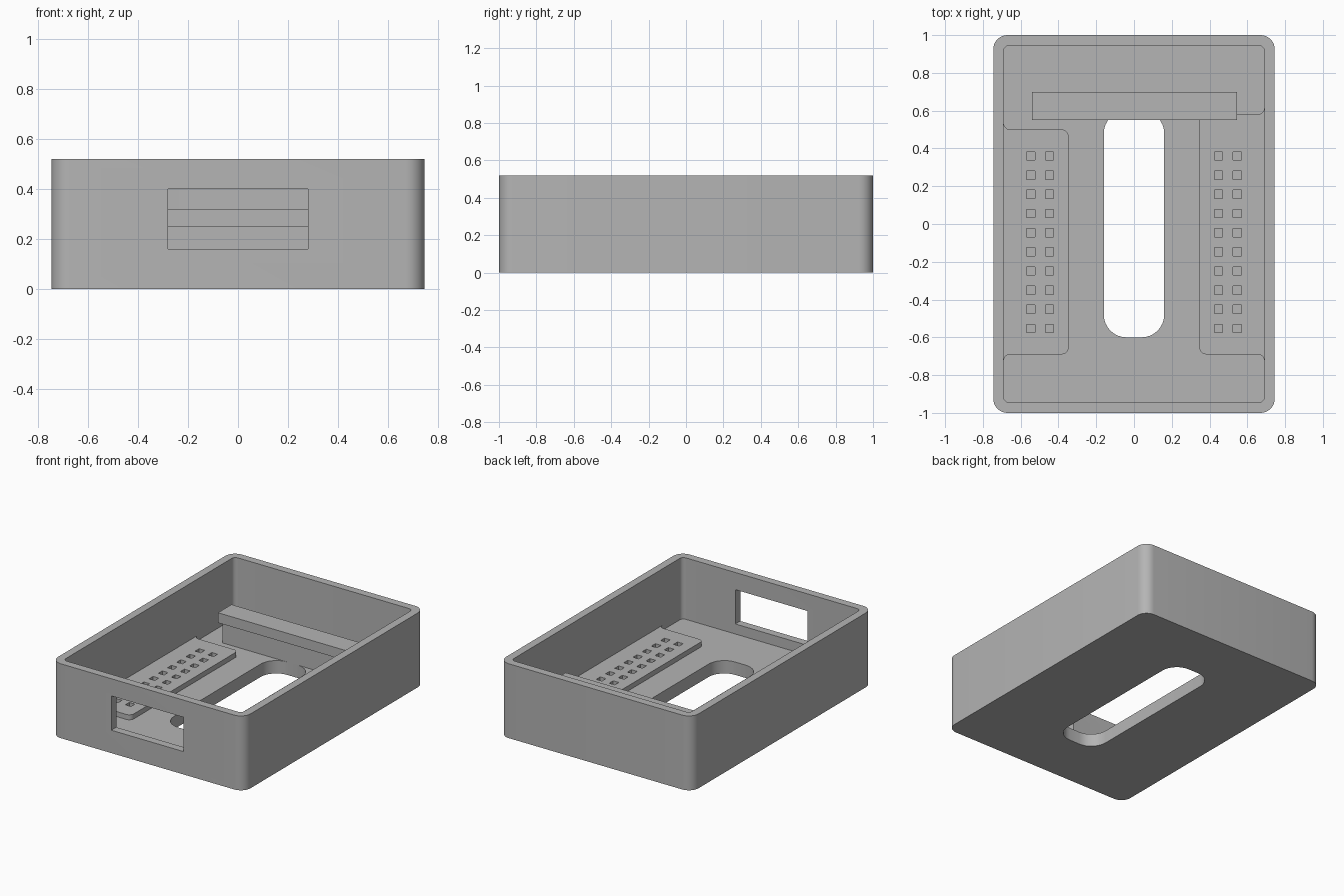
import bpy, bmesh, math
from mathutils import Vector

if "Cube" in bpy.data.objects:
    bpy.data.objects.remove(bpy.data.objects["Cube"])

grey = bpy.data.materials.new("plain_grey")
grey.use_nodes = True
grey.diffuse_color = (0.46, 0.46, 0.46, 1)
bsdf = next(n for n in grey.node_tree.nodes if n.type == 'BSDF_PRINCIPLED')
bsdf.inputs["Base Color"].default_value = grey.diffuse_color

HALF_X, HALF_Y, HEIGHT, WALL = 0.745, 1.0, 0.52, 0.055
FLOOR, PAD_TOP = 0.09, 0.125


def outline(corners, steps=8):
    """Round each right-angled corner (x, y, radius) into an arc."""
    pts = []
    for i, (x, y, r) in enumerate(corners):
        p = Vector((x, y))
        if r == 0:
            pts.append(p)
            continue
        u = (Vector(corners[i - 1][:2]) - p).normalized()
        v = (Vector(corners[(i + 1) % len(corners)][:2]) - p).normalized()
        c = p + r * (u + v)
        for k in range(steps + 1):
            t = math.pi / 2 * k / steps
            pts.append(c - r * (v * math.cos(t) + u * math.sin(t)))
    return pts


def rect(x0, x1, y0, y1, r=0):
    return outline([(x0, y0, r), (x1, y0, r), (x1, y1, r), (x0, y1, r)])


def prism(name, outlines, z0, z1):
    """Extrude one or more flat outlines from z0 to z1."""
    bm = bmesh.new()
    for pts in outlines:
        face = bm.faces.new([bm.verts.new((p.x, p.y, z0)) for p in pts])
        top = bmesh.ops.extrude_face_region(bm, geom=[face], use_keep_orig=True)
        for v in top["geom"]:
            if isinstance(v, bmesh.types.BMVert):
                v.co.z = z1
    bmesh.ops.recalc_face_normals(bm, faces=bm.faces[:])
    mesh = bpy.data.meshes.new(name)
    bm.to_mesh(mesh)
    bm.free()
    mesh.materials.append(grey)
    obj = bpy.data.objects.new(name, mesh)
    bpy.context.collection.objects.link(obj)
    return obj


def activate(obj):
    bpy.ops.object.select_all(action='DESELECT')
    obj.select_set(True)
    bpy.context.view_layer.objects.active = obj


def cut(obj, cutter):
    cutter.hide_render = True
    mod = obj.modifiers.new("cut", 'BOOLEAN')
    mod.operation, mod.solver, mod.object = 'DIFFERENCE', 'EXACT', cutter
    activate(obj)
    bpy.ops.object.modifier_apply(modifier=mod.name)
    bpy.data.objects.remove(cutter)


def smooth(obj):
    activate(obj)
    bpy.ops.object.shade_smooth_by_angle(angle=math.radians(30))


# Open tray with rounded corners, floor slot and front window
in_x, in_y = HALF_X - WALL, HALF_Y - WALL
tray = prism("tray", [rect(-HALF_X, HALF_X, -HALF_Y, HALF_Y, 0.075)], 0, HEIGHT)
cut(tray, prism("cavity", [rect(-in_x, in_x, -in_y, in_y, 0.03)], FLOOR, 0.7))
cut(tray, prism("slot", [rect(-0.16, 0.16, -0.6, 0.6, 0.12)], -0.1, 0.2))
cut(tray, prism("window", [rect(-0.28, 0.28, -1.1, -0.9)], 0.16, 0.40))
smooth(tray)

# Raised side pads with two columns of square pin holes
for side, name, back in ((-1, "right_pad", 0.50), (1, "left_pad", 0.58)):
    r, front, inner, deep = 0.035, -0.69, 0.347, in_x + 0.01
    shape = outline([(deep, front - 0.04, 0), (in_x, front - 0.04, 0),
                     (in_x, front, r), (inner, front, r),
                     (inner, back, r), (in_x, back, r),
                     (in_x, back + 0.04, 0), (deep, back + 0.04, 0)])
    for p in shape:
        p.x *= side
    pad = prism(name, [shape], FLOOR - 0.005, PAD_TOP)
    holes, h = [], 0.022
    for col in (0.447, 0.547):
        for row in range(10):
            x, y = side * col, 0.36 - 0.1015 * row
            holes.append(rect(x - h, x + h, y - h, y + h))
    cut(pad, prism("pin_holes", holes, 0, 0.3))
    smooth(pad)

# Cross rail: upright with an overhanging lip towards the front
prism("rail_upright", [rect(-0.54, 0.545, 0.60, 0.70)], FLOOR - 0.005, 0.255)
prism("rail_lip", [rect(-0.54, 0.545, 0.55, 0.70)], 0.25, 0.32)
